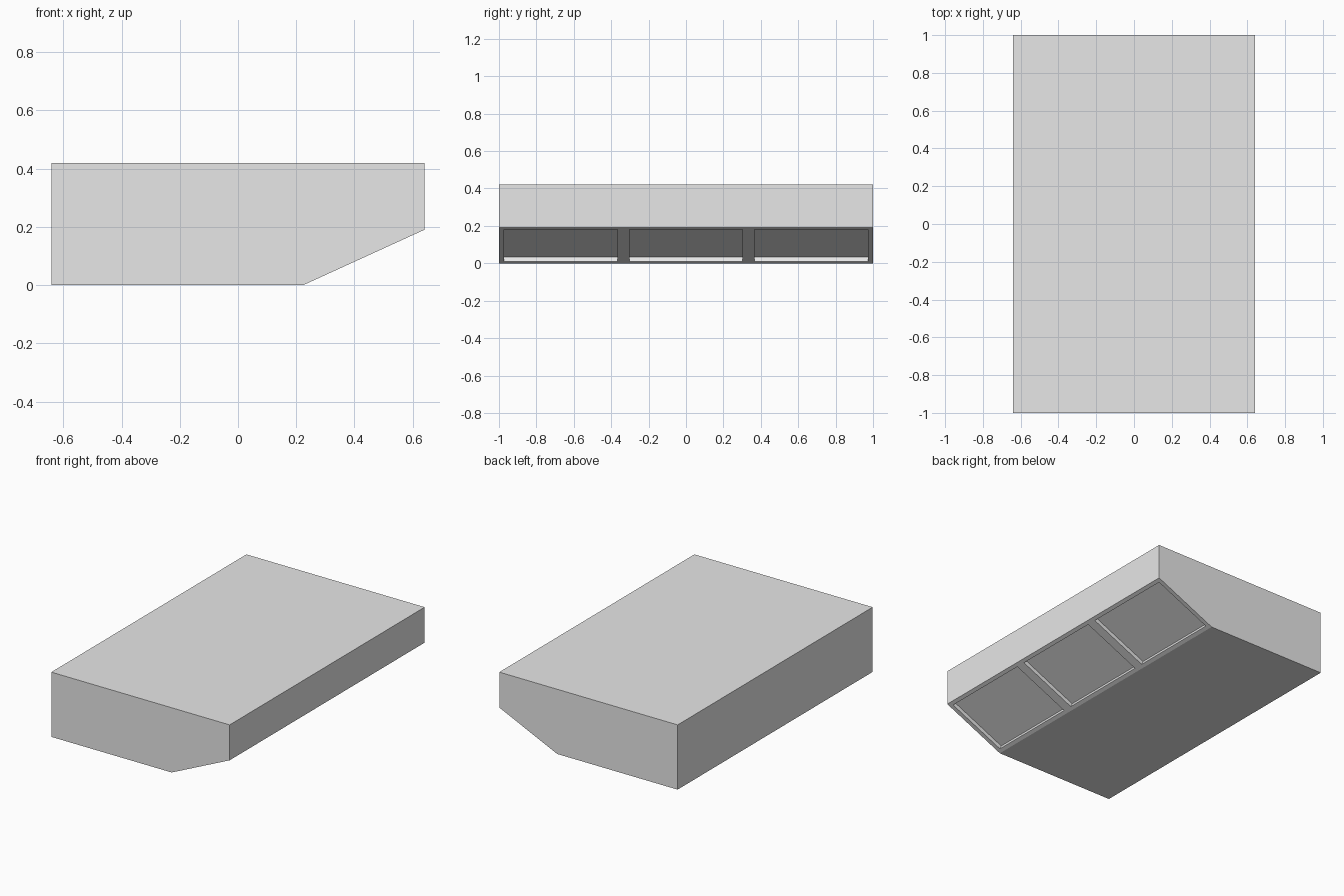
import bpy
import bmesh
from mathutils import Matrix, Vector

cube = bpy.data.objects.get("Cube")
if cube:
    bpy.data.objects.remove(cube, do_unlink=True)

# Main dimensions
HALF_X, HALF_Y, TOP = 0.64, 1.0, 0.42
SLOPE_LOW = Vector((0.224, 0, 0))
SLOPE_HIGH = Vector((HALF_X, 0, 0.19))
MARGIN, DEPTH = 0.025, 0.026
PANEL_WIDTH, PANEL_SPACING = 0.606, 0.669

grey = bpy.data.materials.new("plain grey")
grey.use_nodes = True
colour = (0.8, 0.8, 0.8, 1)
grey.diffuse_color = colour
grey.node_tree.nodes["Principled BSDF"].inputs["Base Color"].default_value = colour


def add_object(name, bm):
    bmesh.ops.recalc_face_normals(bm, faces=bm.faces)
    mesh = bpy.data.meshes.new(name)
    bm.to_mesh(mesh)
    bm.free()
    mesh.materials.append(grey)
    obj = bpy.data.objects.new(name, mesh)
    bpy.context.collection.objects.link(obj)
    return obj


# Hood body: side profile extruded from front to back
profile = [(-HALF_X, 0), SLOPE_LOW.xz, SLOPE_HIGH.xz, (HALF_X, TOP), (-HALF_X, TOP)]
bm = bmesh.new()
face = bm.faces.new([bm.verts.new((x, -HALF_Y, z)) for x, z in profile])
extruded = bmesh.ops.extrude_face_region(bm, geom=[face])["geom"]
moved = [v for v in extruded if isinstance(v, bmesh.types.BMVert)]
bmesh.ops.translate(bm, verts=moved, vec=(0, 2 * HALF_Y, 0))
hood = add_object("hood_body", bm)

# Three shallow panel recesses cut square to the sloping face
along = (SLOPE_HIGH - SLOPE_LOW).normalized()
across = Vector((0, 1, 0))
outward = along.cross(across) * -1
if outward.z > 0:
    outward = -outward
length = (SLOPE_HIGH - SLOPE_LOW).length - 2 * MARGIN
middle = (SLOPE_LOW + SLOPE_HIGH) / 2
turn = Matrix((along, across, outward)).transposed().to_4x4()

cutters = []
for i in (-1, 0, 1):
    bm = bmesh.new()
    place = Matrix.Translation(middle + across * (i * PANEL_SPACING)) @ turn
    size = Matrix.Diagonal((length, PANEL_WIDTH, 2 * DEPTH, 1))
    bmesh.ops.create_cube(bm, size=1, matrix=place @ size)
    cutter = add_object("panel_cutter", bm)
    cutter.hide_render = True
    cutters.append(cutter)
    cut = hood.modifiers.new("panel_recess", "BOOLEAN")
    cut.operation = "DIFFERENCE"
    cut.solver = "EXACT"
    cut.object = cutter

# Bake the recesses and remove the cutters
bpy.context.view_layer.update()
depsgraph = bpy.context.evaluated_depsgraph_get()
hood.data = bpy.data.meshes.new_from_object(hood.evaluated_get(depsgraph))
hood.modifiers.clear()
for cutter in cutters:
    bpy.data.objects.remove(cutter, do_unlink=True)
